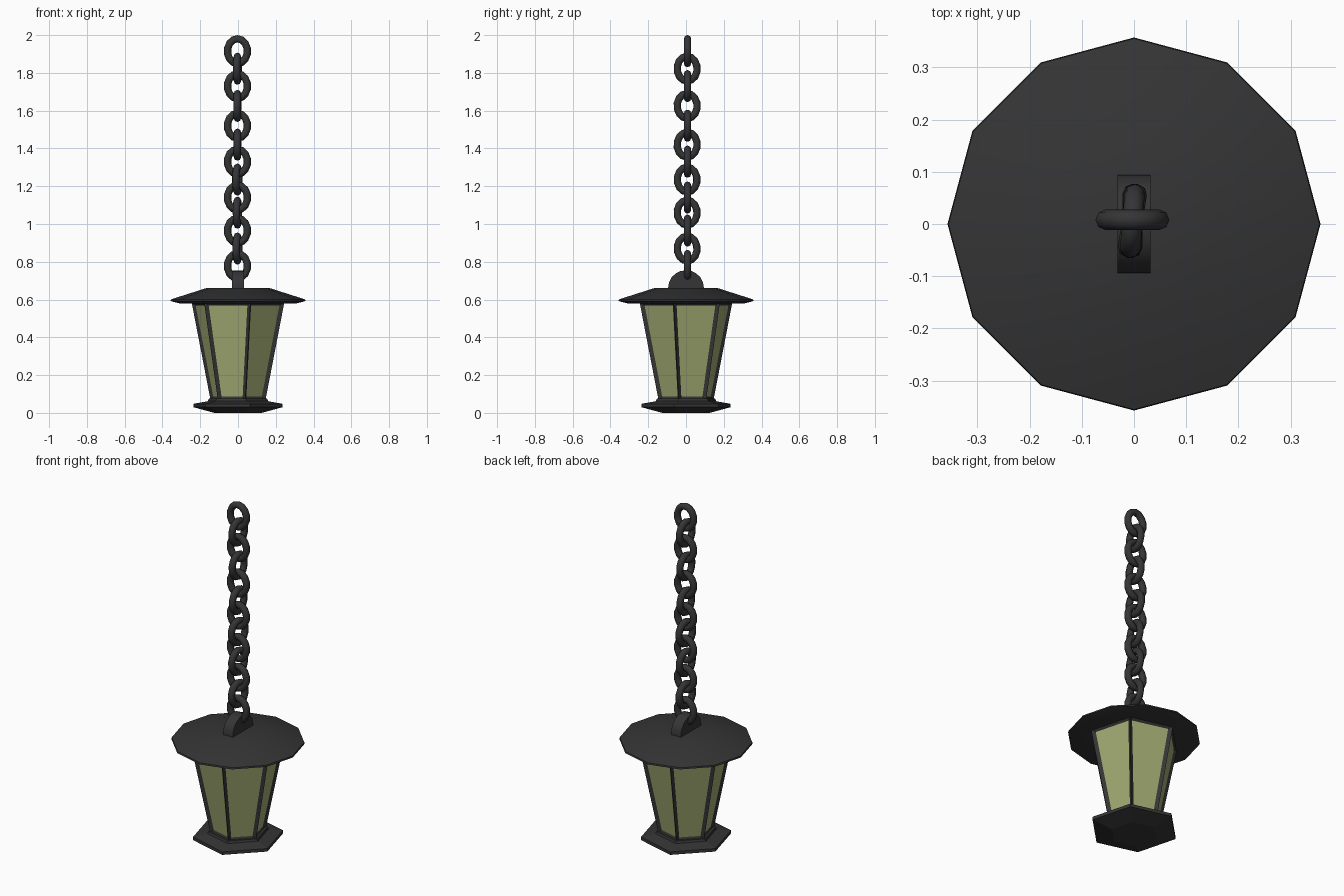
import bpy, bmesh, math, random
from math import sin, cos, pi, radians
from mathutils import Matrix

if "Cube" in bpy.data.objects:
    bpy.data.objects.remove(bpy.data.objects["Cube"])

random.seed(4)
HEX = radians(-15)  # the hexagonal body is turned 15 degrees


def material(name, color):
    m = bpy.data.materials.new(name)
    m.diffuse_color = color
    m.use_nodes = True
    m.node_tree.nodes["Principled BSDF"].inputs["Base Color"].default_value = m.diffuse_color
    return m


iron = material("iron", (0.035, 0.035, 0.035, 1))
glass = material("glass", (0.36, 0.41, 0.17, 0.9))


def finish(name, bm, mat, smooth=None):
    me = bpy.data.meshes.new(name)
    bm.to_mesh(me)
    bm.free()
    me.materials.append(mat)
    ob = bpy.data.objects.new(name, me)
    bpy.context.collection.objects.link(ob)
    if smooth:
        bpy.ops.object.select_all(action='DESELECT')
        ob.select_set(True)
        bpy.context.view_layer.objects.active = ob
        bpy.ops.object.shade_smooth_by_angle(angle=radians(smooth))
    return ob


def stack(profile, sides, turn, caps=True):
    """Closed solid from (radius, z) rings listed bottom to top."""
    bm = bmesh.new()
    rings = [[bm.verts.new((r * cos(turn + 2 * pi * i / sides),
                            r * sin(turn + 2 * pi * i / sides), z))
              for i in range(sides)] for r, z in profile]
    for a, b in zip(rings, rings[1:]):
        for i in range(sides):
            j = (i + 1) % sides
            bm.faces.new((a[i], a[j], b[j], b[i]))
    if caps:
        bm.faces.new(rings[0][::-1])
        bm.faces.new(rings[-1])
    bm.normal_update()
    return bm


# Base plate and roof
finish("base", stack([(0.13, 0), (0.244, 0.03), (0.244, 0.048),
                      (0.165, 0.062), (0.16, 0.075)], 6, HEX), iron)
finish("roof", stack([(0.31, 0.58), (0.357, 0.592), (0.355, 0.601),
                      (0.17, 0.66)], 12, 0), iron, 40)


# Tapered body: inset side panels, split into iron frame and glass panes
def body(name, keep_panes, mat):
    bm = stack([(0.15, 0.065), (0.254, 0.585)], 6, HEX, caps=False)
    panes = list(bm.faces)
    bmesh.ops.inset_individual(bm, faces=panes, thickness=0.019,
                               depth=-0.013, use_even_offset=True)
    drop = [f for f in bm.faces if (f in panes) != keep_panes]
    bmesh.ops.delete(bm, geom=drop, context='FACES')
    finish(name, bm, mat)


body("lantern_frame", False, iron)
body("glass_panes", True, glass)

# Half-round hanger on top of the roof
bm = bmesh.new()
outline = [(0.094, 0.65)] + [(0.094 * cos(pi * i / 10), 0.665 + 0.09 * sin(pi * i / 10))
                             for i in range(11)] + [(-0.094, 0.65)]
face = bm.faces.new([bm.verts.new((-0.032, y, z)) for y, z in outline])
ext = bmesh.ops.extrude_face_region(bm, geom=[face])
moved = [v for v in ext["geom"] if isinstance(v, bmesh.types.BMVert)]
bmesh.ops.translate(bm, verts=moved, vec=(0.064, 0, 0))
bmesh.ops.recalc_face_normals(bm, faces=bm.faces)
finish("hanger", bm, iron, 35)


# Chain: oval links, alternately facing front and side
def link(name, z, turn, tilt, y):
    bm = bmesh.new()
    n, m, r = 14, 8, 0.0195
    rings = []
    for i in range(n):
        a = 2 * pi * i / n + pi / 2
        rings.append([bm.verts.new(((0.053 + r * cos(b)) * cos(a), r * sin(b),
                                    (0.0655 + r * cos(b)) * sin(a)))
                      for b in (2 * pi * k / m for k in range(m))])
    for i in range(n):
        p, q = rings[i], rings[(i + 1) % n]
        for k in range(m):
            bm.faces.new((p[k], p[(k + 1) % m], q[(k + 1) % m], q[k]))
    bmesh.ops.recalc_face_normals(bm, faces=bm.faces)
    bm.transform(Matrix.Translation((-0.003, y, z)) @ Matrix.Rotation(turn, 4, 'Z')
                 @ Matrix.Rotation(tilt, 4, 'Y'))
    finish(name, bm, iron, 60)


heights = [0.778, 0.87, 0.965, 1.06, 1.14, 1.235, 1.33,
           1.42, 1.52, 1.625, 1.73, 1.822, 1.915]
for i, z in enumerate(heights):
    if i % 2 == 0:
        link(f"chain_link_{i + 1}", z, 0, 0, 0.008)
    else:
        link(f"chain_link_{i + 1}", z, radians(86 + random.uniform(-6, 4)),
             radians(random.uniform(-3, 3)), 0.006)
